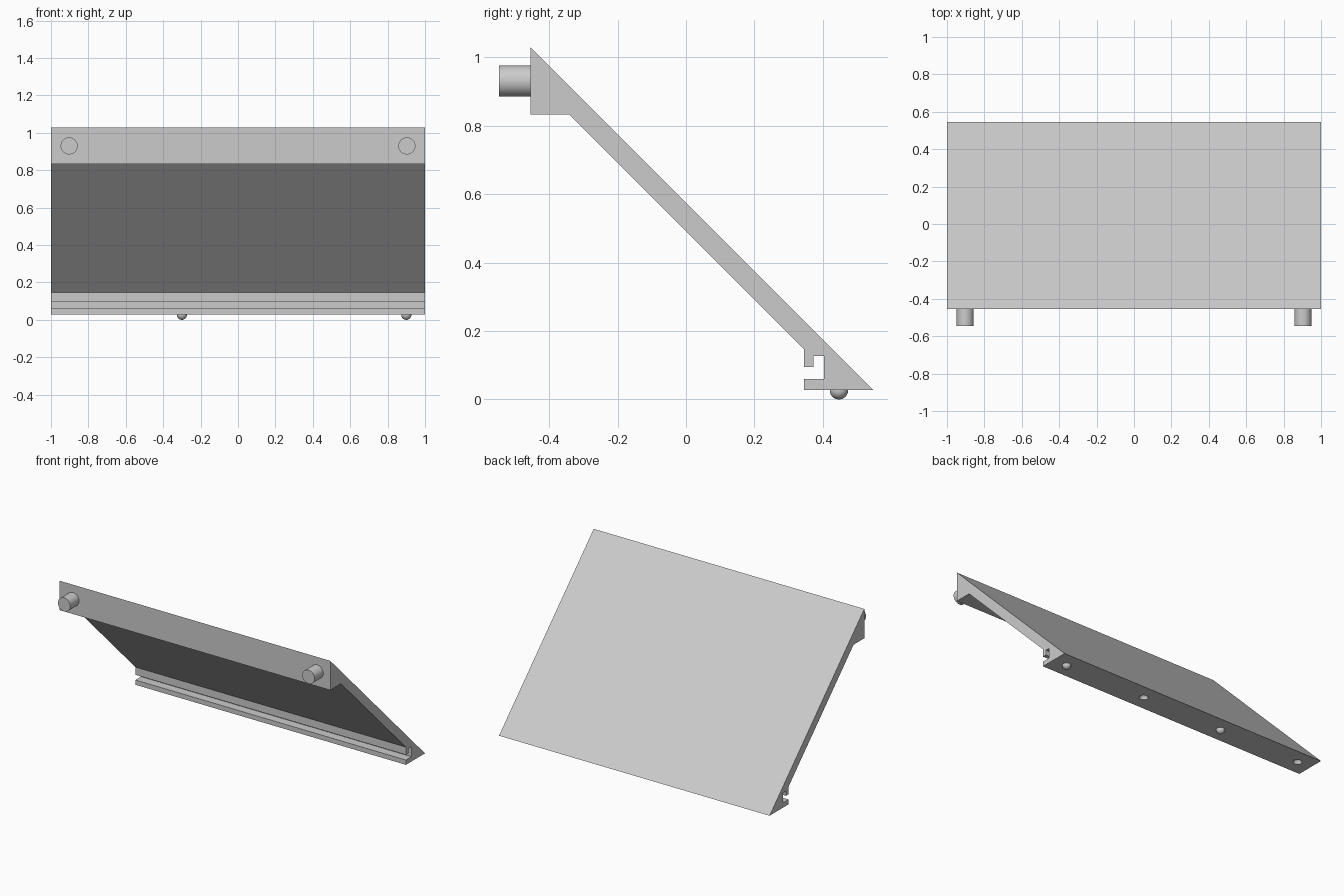
import bpy, bmesh
from mathutils import Matrix

if "Cube" in bpy.data.objects:
    bpy.data.objects.remove(bpy.data.objects["Cube"], do_unlink=True)

grey = bpy.data.materials.new("light grey")
grey.use_nodes = True
colour = (0.6, 0.6, 0.6, 1)
grey.diffuse_color = colour
grey.node_tree.nodes["Principled BSDF"].inputs["Base Color"].default_value = colour

BASE = 0.028                      # height of the underside
FOOT_Y, FOOT_R = 0.447, 0.027


def finish(name, bm):
    bmesh.ops.recalc_face_normals(bm, faces=bm.faces)
    mesh = bpy.data.meshes.new(name)
    bm.to_mesh(mesh)
    bm.free()
    mesh.materials.append(grey)
    obj = bpy.data.objects.new(name, mesh)
    bpy.context.collection.objects.link(obj)
    return obj


def smooth(obj):
    bpy.ops.object.select_all(action="DESELECT")
    obj.select_set(True)
    bpy.context.view_layer.objects.active = obj
    bpy.ops.object.shade_smooth_by_angle()


def ball(name, x):
    bm = bmesh.new()
    bmesh.ops.create_uvsphere(bm, u_segments=32, v_segments=16, radius=FOOT_R,
                              matrix=Matrix.Translation((x, FOOT_Y, FOOT_R)))
    obj = finish(name, bm)
    smooth(obj)
    return obj


# Sloping panel with top rail and slotted bottom hook, extruded along x
profile = [(-0.454, 1.028), (-0.454, 0.832), (-0.341, 0.832), (0.345, 0.146),
           (0.345, 0.095), (0.372, 0.095), (0.372, 0.127), (0.403, 0.127),
           (0.403, 0.06), (0.345, 0.06), (0.345, BASE), (0.546, BASE)]
bm = bmesh.new()
side = bm.faces.new([bm.verts.new((-1, y, z)) for y, z in profile])
ext = bmesh.ops.extrude_face_region(bm, geom=[side])
bmesh.ops.translate(bm, vec=(2, 0, 0),
                    verts=[g for g in ext["geom"] if isinstance(g, bmesh.types.BMVert)])
panel = finish("sloping_panel", bm)

# Alternating round sockets and feet along the bottom
for i, x in enumerate((-0.9, 0.3)):
    cutter = ball(f"socket_cutter_{i + 1}", x)
    cutter.hide_render = True
    cutter.hide_set(True)
    cut = panel.modifiers.new("socket", "BOOLEAN")
    cut.operation = "DIFFERENCE"
    cut.solver = "EXACT"
    cut.object = cutter
for i, x in enumerate((-0.3, 0.9)):
    ball(f"round_foot_{i + 1}", x)

# Round pegs on the front of the top rail
for label, x in (("right", -0.903), ("left", 0.903)):
    bm = bmesh.new()
    place = Matrix.Translation((x, -0.5, 0.93)) @ Matrix.Rotation(1.570796, 4, "X")
    bmesh.ops.create_cone(bm, cap_ends=True, segments=48, radius1=0.0455,
                          radius2=0.0455, depth=0.092, matrix=place)
    smooth(finish(f"{label}_peg", bm))
